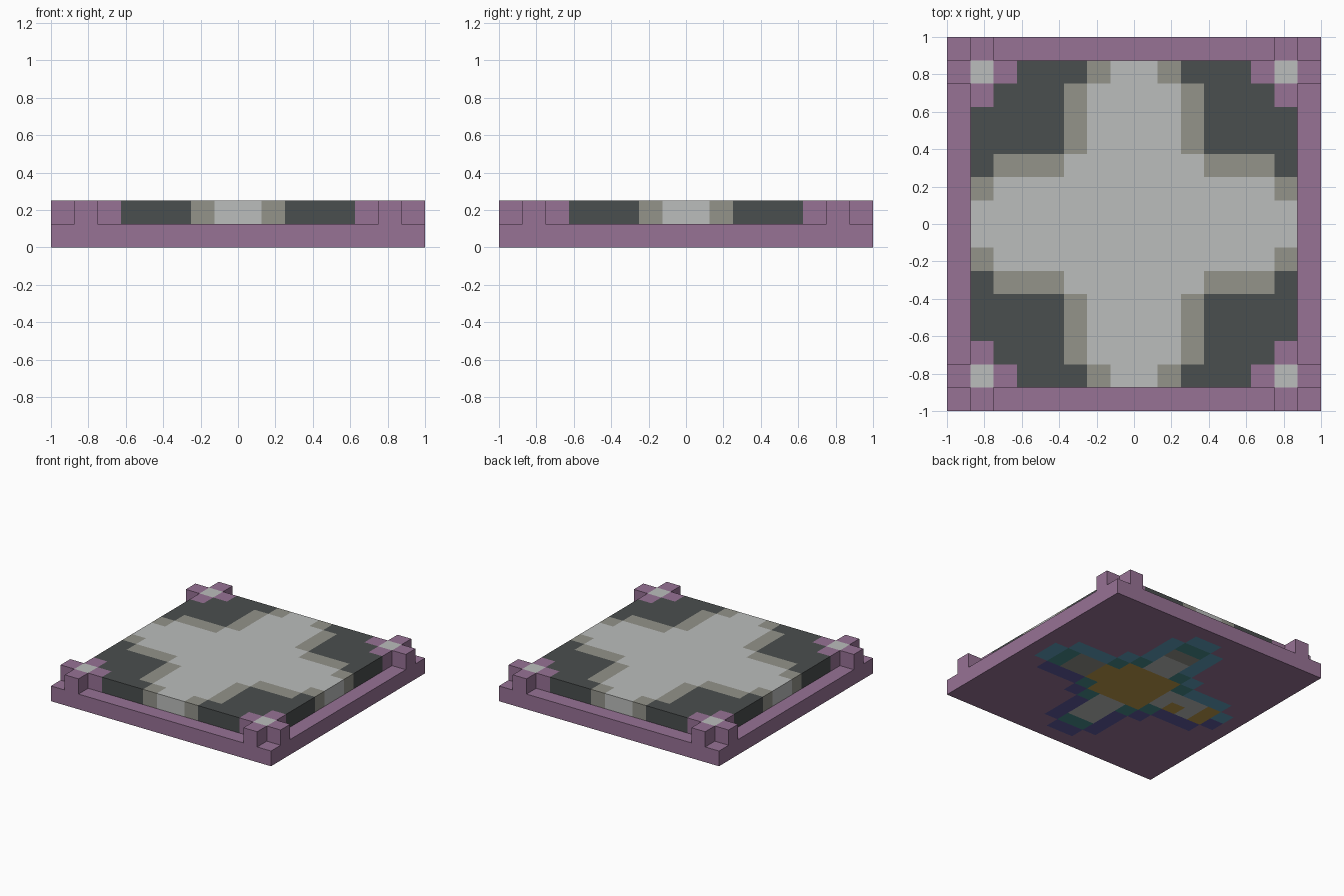
import bpy
import bmesh
from mathutils import Vector

cube = bpy.data.objects.get("Cube")
if cube:
    bpy.data.objects.remove(cube, do_unlink=True)

CELL = 0.125


def make_material(name, rgb):
    """Flat material from display colour values."""
    linear = [((c / 255 + 0.055) / 1.055) ** 2.4 for c in rgb] + [1]
    mat = bpy.data.materials.new(name)
    mat.use_nodes = True
    mat.diffuse_color = linear
    mat.node_tree.nodes["Principled BSDF"].inputs["Base Color"].default_value = linear
    return mat


PALETTE = {
    "purple": (151, 114, 149),
    "charcoal": (74, 78, 78),
    "taupe": (147, 147, 138),
    "light_grey": (187, 189, 188),
    "gold": (190, 155, 75),
    "sky_blue": (97, 160, 190),
    "indigo": (97, 92, 160),
    "teal": (72, 142, 142),
}
NAMES = list(PALETTE)
MATERIALS = [make_material(n, c) for n, c in PALETTE.items()]


def tile_slab(name, half, z, rule):
    """Square slab of cells, each face coloured by a rule on its position."""
    bm = bmesh.new()
    count = round(2 * half / CELL)
    bmesh.ops.create_grid(bm, x_segments=count, y_segments=count, size=half)
    region = bmesh.ops.extrude_face_region(bm, geom=bm.faces[:])
    top = [v for v in region["geom"] if isinstance(v, bmesh.types.BMVert)]
    bmesh.ops.translate(bm, verts=top, vec=(0, 0, CELL))
    bmesh.ops.translate(bm, verts=bm.verts, vec=(0, 0, z))
    bmesh.ops.recalc_face_normals(bm, faces=bm.faces)
    for face in bm.faces:
        # step inside the slab so side faces take their cell's colour
        p = face.calc_center_median() - face.normal * 0.01
        face.material_index = NAMES.index(rule(p, face.normal))
    mesh = bpy.data.meshes.new(name)
    bm.to_mesh(mesh)
    bm.free()
    for mat in MATERIALS:
        mesh.materials.append(mat)
    obj = bpy.data.objects.new(name, mesh)
    bpy.context.collection.objects.link(obj)


def ring(p):
    """Cell distances from the centre, smaller one first."""
    return sorted((int(abs(p.x) / CELL), int(abs(p.y) / CELL)))


def floor_colour(p, normal):
    """Pale cross with a taupe border, charcoal fields and corner studs."""
    near, far = ring(p)
    if (near, far) == (6, 6):
        return "light_grey"
    if (near, far) == (5, 6):
        return "purple"
    if (near == 2 and 3 <= far <= 5) or (near, far) == (1, 6):
        return "taupe"
    if near == 0 or far <= 2 or (near == 1 and far <= 5):
        return "light_grey"
    return "charcoal"


def base_colour(p, normal):
    """Plain base with a star emblem on the underside."""
    near, far = ring(p)
    if normal.z > -0.5 or far > 6 or near > 2:
        return "purple"
    outline = "sky_blue" if p.y > 0 or p.x > 0.75 else "indigo"
    if far <= 1:
        return "gold"
    if near == 2:
        return outline if far == 2 else "purple"
    if near == 1:
        if far == 2:
            return "teal"
        return outline if far <= 5 else "purple"
    # core of each arm, from the centre outward
    if far == 6:
        return outline
    along_x = abs(p.x) > abs(p.y)
    if along_x and p.x < 0:
        return "gold" if far == 5 or (far == 3 and p.y < 0) else "light_grey"
    if far == 5:
        return "teal"
    if along_x:
        return "gold" if far == 2 else "taupe"
    return "taupe" if far == 4 and p.y > 0 else "light_grey"


def corner_arm(name, x, y):
    """Small block clipped onto the outer side of a corner stud."""
    bm = bmesh.new()
    bmesh.ops.create_cube(bm, size=CELL)
    bmesh.ops.translate(bm, verts=bm.verts, vec=Vector((x, y, 1.5 * CELL)))
    mesh = bpy.data.meshes.new(name)
    bm.to_mesh(mesh)
    bm.free()
    mesh.materials.append(MATERIALS[0])
    bpy.context.collection.objects.link(bpy.data.objects.new(name, mesh))


# base plate and raised floor
tile_slab("base_plate", 1.0, 0, base_colour)
tile_slab("floor_slab", 7 * CELL, CELL, floor_colour)

# two arms at each corner, resting on the rim
inner, outer = 6.5 * CELL, 7.5 * CELL
for sx, side in ((1, "left"), (-1, "right")):
    for sy, end in ((-1, "front"), (1, "back")):
        corner_arm(f"{end}_{side}_arm_across", sx * outer, sy * inner)
        corner_arm(f"{end}_{side}_arm_along", sx * inner, sy * outer)
